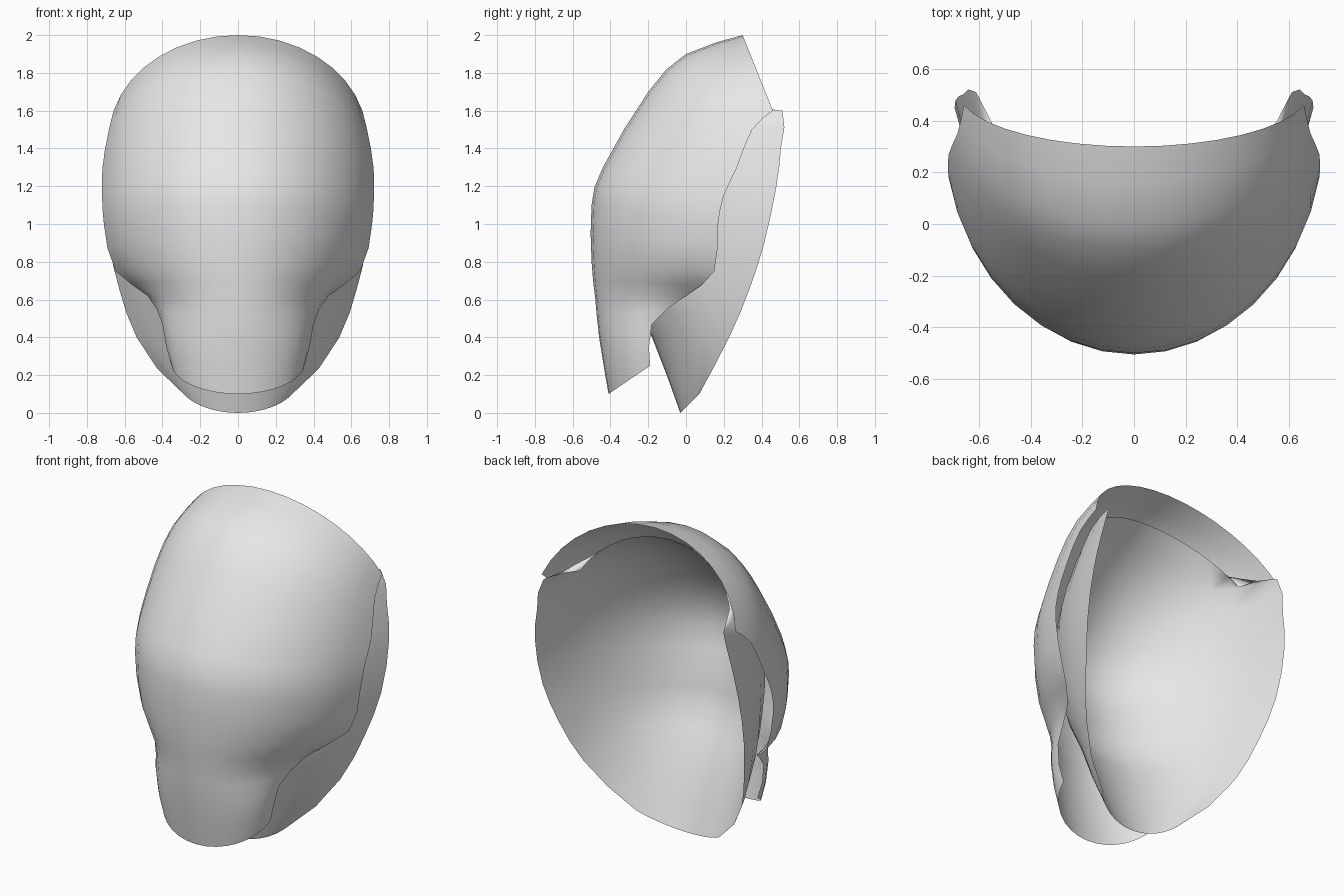
import bpy
from math import sin, cos, radians, sqrt

default_cube = bpy.data.objects.get("Cube")
if default_cube:
    bpy.data.objects.remove(default_cube)

# One plain colour for both shells
light_grey = bpy.data.materials.new("light_grey")
light_grey.use_nodes = True
light_grey.diffuse_color = (0.8, 0.8, 0.8, 1)
shader = light_grey.node_tree.nodes["Principled BSDF"]
shader.inputs["Base Color"].default_value = light_grey.diffuse_color

HALF_COLUMNS = 8
ROWS_PER_KEY = 2


def outline_width(height):
    """Half width of the egg-shaped front outline."""
    return 0.72 * sqrt(1 - (height / 1.2 - 1) ** 2)


def liner_edge_depth(height):
    """Rear edge of the liner, a parabola that sweeps back as it rises."""
    return 0.51 - 0.5 * (1 - height / 1.6) ** 2


def smooth_value(before, start, end, after, t):
    """Catmull-Rom value between start and end."""
    start_slope = (end - before) / 2
    end_slope = (after - start) / 2
    ease = t * t * (3 - 2 * t)
    lead_in = t * (1 - t) ** 2
    lead_out = t * t * (1 - t)
    return start + (end - start) * ease + start_slope * lead_in - end_slope * lead_out


def smooth_rows(keys):
    """Fill in rows between the key rows."""
    padded = [keys[0], *keys, keys[-1]]
    rows = []
    for group in zip(padded, padded[1:], padded[2:], padded[3:]):
        for step in range(ROWS_PER_KEY):
            t = step / ROWS_PER_KEY
            rows.append([smooth_value(*values, t) for values in zip(*group)])
    rows.append(keys[-1])
    return rows


def build_shell(name, keys, top_turn, bottom_turn):
    """Open shell of arched rows, from (centre y, centre z, width factor, edge y, edge z).

    Each row is part of an ellipse; the turn in degrees says how far it wraps round.
    """
    verts, faces = [], []
    columns = range(-HALF_COLUMNS, HALF_COLUMNS + 1)
    rows = smooth_rows(keys)
    for index, (centre_y, centre_z, factor, edge_y, edge_z) in enumerate(rows):
        half_width = factor * outline_width(edge_z)
        descent = index / (len(rows) - 1)
        turn = radians(top_turn + (bottom_turn - top_turn) * descent)
        for column in columns:
            angle = column / HALF_COLUMNS * turn
            sweep = (1 - cos(angle)) / (1 - cos(turn))
            verts.append((half_width * sin(angle) / sin(turn),
                          centre_y + (edge_y - centre_y) * sweep,
                          centre_z + (edge_z - centre_z) * sweep))
    stride = len(columns)
    for row in range(len(rows) - 1):
        for column in range(stride - 1):
            corner = row * stride + column
            below = corner + stride
            faces.append((corner, below, below + 1, corner + 1))
    mesh = bpy.data.meshes.new(name)
    mesh.from_pydata(verts, [], faces)
    mesh.materials.append(light_grey)
    mesh.shade_smooth()
    shell = bpy.data.objects.new(name, mesh)
    bpy.context.collection.objects.link(shell)


# Outer face plate: crown, forehead, temples, brow, cheeks, cheek corners, muzzle, lip
outer_keys = [
    (0.3, 2, 0.97, 0.46, 1.6),
    (0, 1.9, 0.98, 0.35, 1.5),
    (-0.2, 1.7, 1, 0.27, 1.3),
    (-0.44, 1.3, 1, 0.2, 1.15),
    (-0.5, 1.1, 1, 0.17, 1),
    (-0.5, 0.8, 0.97, 0.15, 0.75),
    (-0.48, 0.6, 0.76, 0, 0.62),
    (-0.46, 0.4, 0.7, -0.18, 0.47),
    (-0.41, 0.1, 0.8, -0.19, 0.25),
]
build_shell("outer_shell", outer_keys, top_turn=75, bottom_turn=85)

# Inner liner: tucked crown, then forehead, brow, eyes, nose, mouth, jaw, chin
liner_crown = (0.15, 1.87, 0.75, 0.3, 1.6)
liner_keys = [
    (-0.15, 1.65, 0.9, 1.6),
    (-0.37, 1.35, 0.93, 1.4),
    (-0.43, 1.1, 0.96, 1.2),
    (-0.36, 0.85, 0.98, 0.9),
    (-0.32, 0.65, 0.98, 0.65),
    (-0.18, 0.4, 1, 0.4),
    (-0.03, 0, 1, 0.1),
]
liner_rows = [(y, z, factor, liner_edge_depth(edge_z), edge_z)
              for y, z, factor, edge_z in liner_keys]
build_shell("inner_shell", [liner_crown] + liner_rows, top_turn=72, bottom_turn=62)
